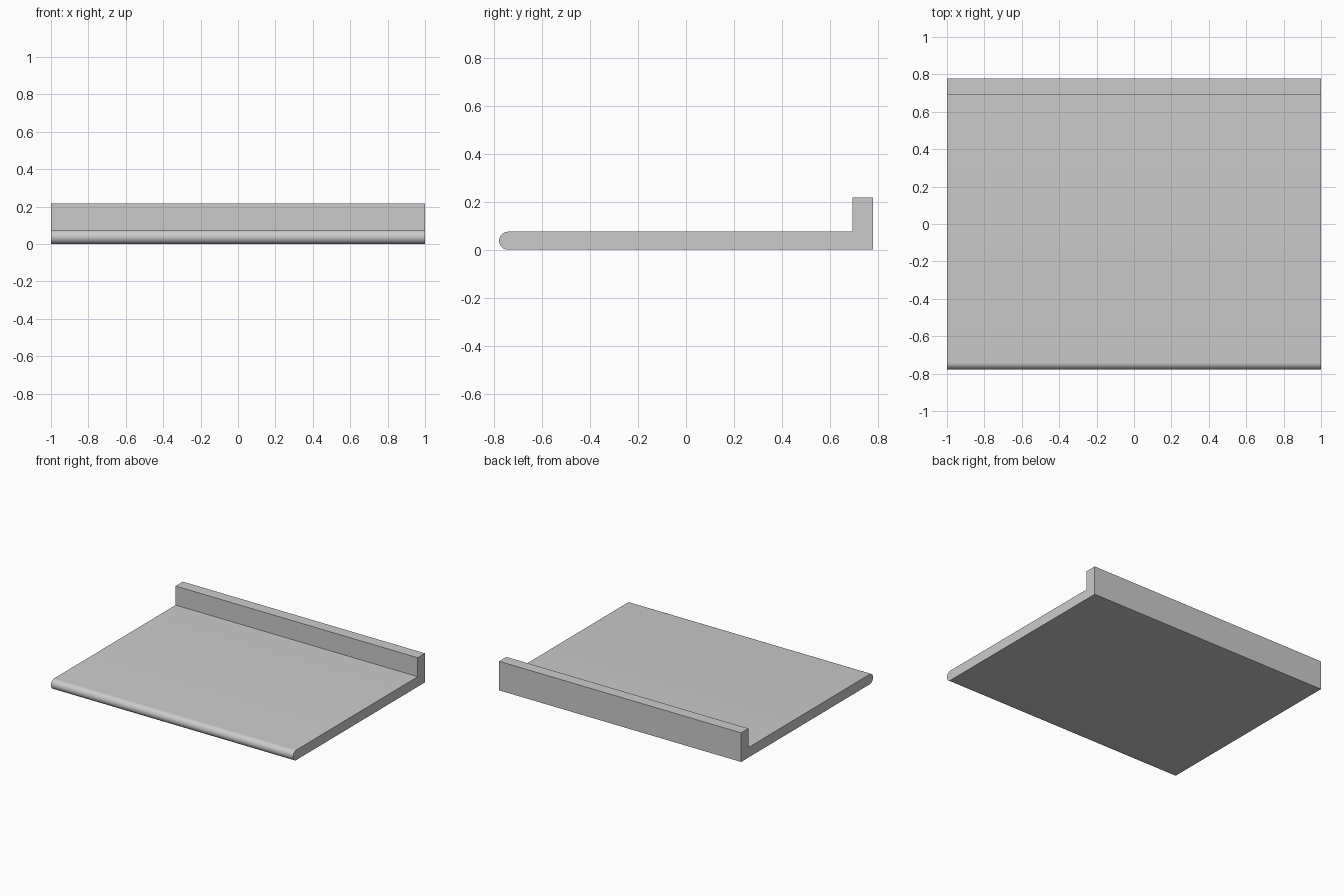
import bpy, bmesh, math

cube = bpy.data.objects.get("Cube")
if cube:
    bpy.data.objects.remove(cube, do_unlink=True)

# Plain grey finish
grey = bpy.data.materials.new("plain_grey")
grey.use_nodes = True
color = (0.6, 0.6, 0.6, 1)
grey.diffuse_color = color
grey.node_tree.nodes["Principled BSDF"].inputs["Base Color"].default_value = color

HALF_WIDTH, HALF_DEPTH = 1.0, 0.778
THICK, LIP_HEIGHT, LIP_FRONT = 0.075, 0.217, 0.692
R = THICK / 2
ARC_STEPS = 16

# Side profile (y, z): upstand at the back, rounded nose at the front
profile = [(HALF_DEPTH, 0), (HALF_DEPTH, LIP_HEIGHT),
           (LIP_FRONT, LIP_HEIGHT), (LIP_FRONT, THICK)]
for i in range(ARC_STEPS + 1):
    a = math.pi * (0.5 + i / ARC_STEPS)
    profile.append((-HALF_DEPTH + R + R * math.cos(a), R + R * math.sin(a)))

# Extrude the profile across the width
bm = bmesh.new()
face = bm.faces.new([bm.verts.new((-HALF_WIDTH, y, z)) for y, z in profile])
ext = bmesh.ops.extrude_face_region(bm, geom=[face], use_keep_orig=True)
moved = [v for v in ext["geom"] if isinstance(v, bmesh.types.BMVert)]
bmesh.ops.translate(bm, vec=(2 * HALF_WIDTH, 0, 0), verts=moved)
bmesh.ops.recalc_face_normals(bm, faces=bm.faces)
mesh = bpy.data.meshes.new("shelf_panel")
bm.to_mesh(mesh)
bm.free()
mesh.materials.append(grey)

panel = bpy.data.objects.new("shelf_panel", mesh)
bpy.context.collection.objects.link(panel)
bpy.context.view_layer.objects.active = panel
panel.select_set(True)
bpy.ops.object.shade_smooth_by_angle(angle=math.radians(30))
